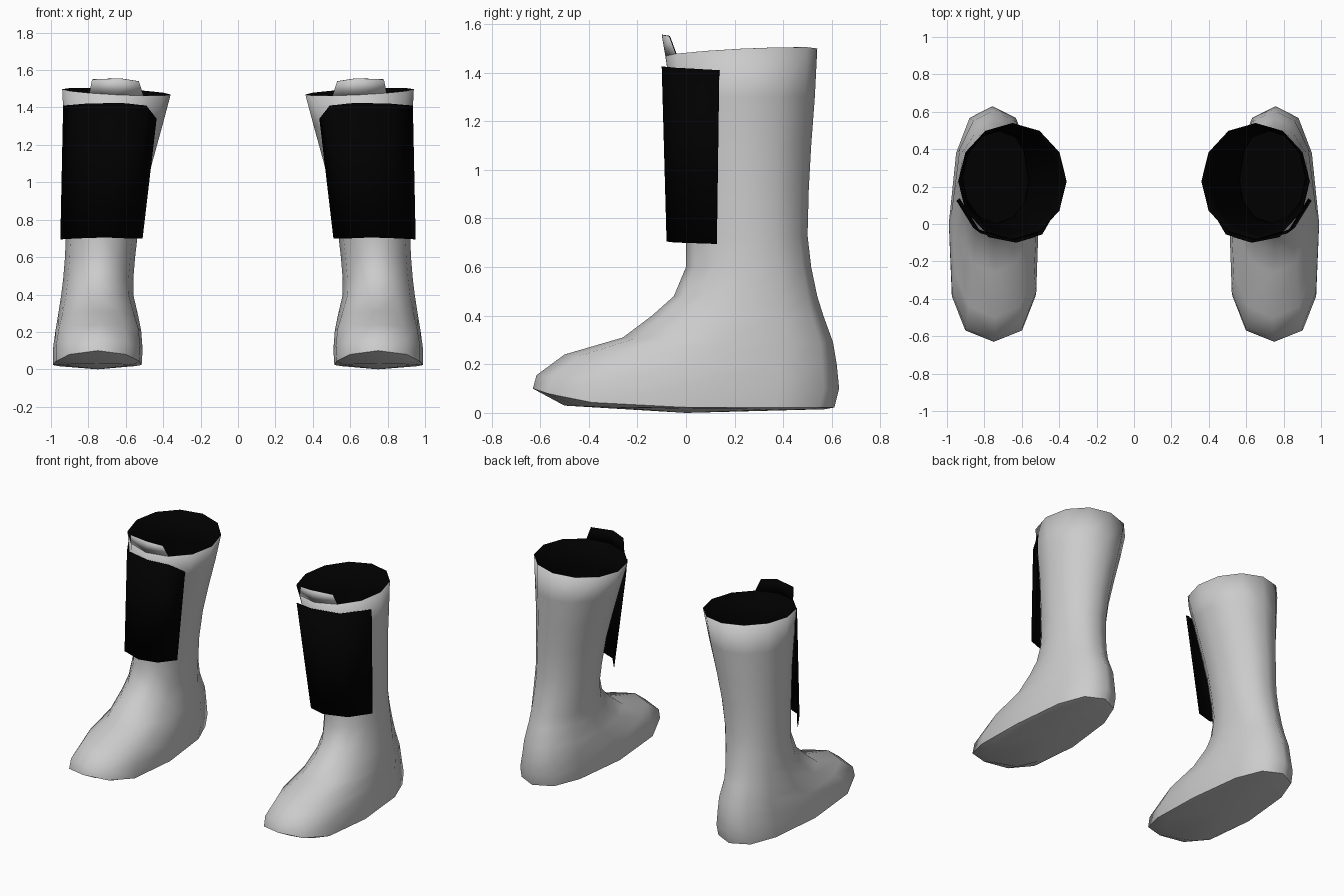
import bpy, bmesh, math

if "Cube" in bpy.data.objects:
    bpy.data.objects.remove(bpy.data.objects["Cube"])


def material(name, v):
    m = bpy.data.materials.new(name)
    m.diffuse_color = (v, v, v, 1)
    m.use_nodes = True
    m.node_tree.nodes["Principled BSDF"].inputs["Base Color"].default_value = m.diffuse_color
    return m


GREY = material("boot_grey", 0.6)
BLACK = material("matte_black", 0.0)


def loft(name, rows, closed, outer, inner, sole=None):
    """Skin rows of points, give the sheet a thin lining, and mirror it to the other foot."""
    bm = bmesh.new()
    vs = [[bm.verts.new(p) for p in row] for row in rows]
    n = len(rows[0])
    for a, b in zip(vs, vs[1:]):
        for i in range(n if closed else n - 1):
            j = (i + 1) % n
            bm.faces.new((a[i], a[j], b[j], b[i]))
    if sole:
        c = bm.verts.new(sole)
        for i in range(n):
            bm.faces.new((vs[0][(i + 1) % n], vs[0][i], c))
    for f in bm.faces:
        f.smooth = True
    me = bpy.data.meshes.new(name)
    bm.to_mesh(me)
    bm.free()
    me.set_sharp_from_angle(angle=math.radians(62))
    me.materials.append(outer)
    me.materials.append(inner)
    ob = bpy.data.objects.new(name, me)
    bpy.context.collection.objects.link(ob)
    s = ob.modifiers.new("lining", "SOLIDIFY")
    s.thickness = 0.004
    s.offset = -1
    s.material_offset = 1
    s.material_offset_rim = 1
    m = ob.modifiers.new("other_foot", "MIRROR")
    m.use_axis = (True, False, False)
    m.use_mirror_merge = False
    return ob


def spow(v, p):
    return math.copysign(abs(v) ** p, v)


def ring(zf, zb, yf, yb, xi, xo, p=1.0, heel=0.0, k=3, n=12):
    """Section: front/back heights, front/back y, inner/outer x, squareness, heel taper, toe lift power."""
    pts = []
    for i in range(n):
        a = 2 * math.pi * i / n
        s, c = spow(math.sin(a), p), spow(math.cos(a), p)
        t = (1 + c) / 2                      # 1 at the toe, 0 at the heel
        w = heel * (1 - t) ** 2
        lo, hi = xi + w, xo - 0.7 * w
        pts.append(((lo + hi) / 2 + s * (hi - lo) / 2,
                    yb + (yf - yb) * t,
                    zb + (zf - zb) * t ** k))
    return pts


# Boot: foot sections rising into an open, flared shaft with a tilted rim
rim = [(x, y, 1.483 + 0.05 * (x - 0.65) + 0.05 * (y - 0.22))
       for x, y, z in ring(1.48, 1.48, -0.085, 0.54, 0.36, 0.94)]
boot_rings = [
    ring(0.03, 0.015, -0.50, 0.57, 0.54, 0.97, 0.72, 0.06),
    ring(0.10, 0.022, -0.63, 0.61, 0.50, 1.0, 0.72, 0.06, 6),
    ring(0.155, 0.10, -0.615, 0.63, 0.495, 1.0, 0.74, 0.06),
    ring(0.24, 0.20, -0.50, 0.62, 0.505, 0.985, 0.8, 0.05),
    ring(0.31, 0.29, -0.26, 0.605, 0.53, 0.965, 0.9, 0.02),
    ring(0.40, 0.40, -0.14, 0.565, 0.56, 0.945),
    ring(0.48, 0.48, -0.05, 0.54, 0.56, 0.935),
    ring(0.60, 0.60, 0.00, 0.515, 0.55, 0.925),
    ring(0.73, 0.73, 0.00, 0.50, 0.535, 0.92),
    ring(0.92, 0.92, -0.015, 0.505, 0.505, 0.92),
    ring(1.10, 1.10, -0.035, 0.515, 0.46, 0.92),
    ring(1.30, 1.30, -0.06, 0.53, 0.405, 0.93),
    rim,
]
loft("boot", boot_rings, True, GREY, BLACK, sole=(0.75, 0.0, 0.0))

# Tongue: small flap rising straight from the three front points of the rim
loft("tongue", [
    [rim[-1], rim[0], rim[1]],
    [(0.53, -0.07, 1.54), (0.63, -0.10, 1.555), (0.78, -0.07, 1.55)],
], False, GREY, BLACK)

# Shin guard: curved black plate wrapped around the front
loft("shin_guard", [
    [(0.51, 0.06, 0.70), (0.59, -0.04, 0.70), (0.71, -0.08, 0.705),
     (0.86, -0.02, 0.70), (0.95, 0.125, 0.695)],
    [(0.435, 0.04, 1.34), (0.49, -0.055, 1.41), (0.63, -0.10, 1.425),
     (0.82, -0.05, 1.42), (0.935, 0.135, 1.41)],
], False, BLACK, BLACK)
